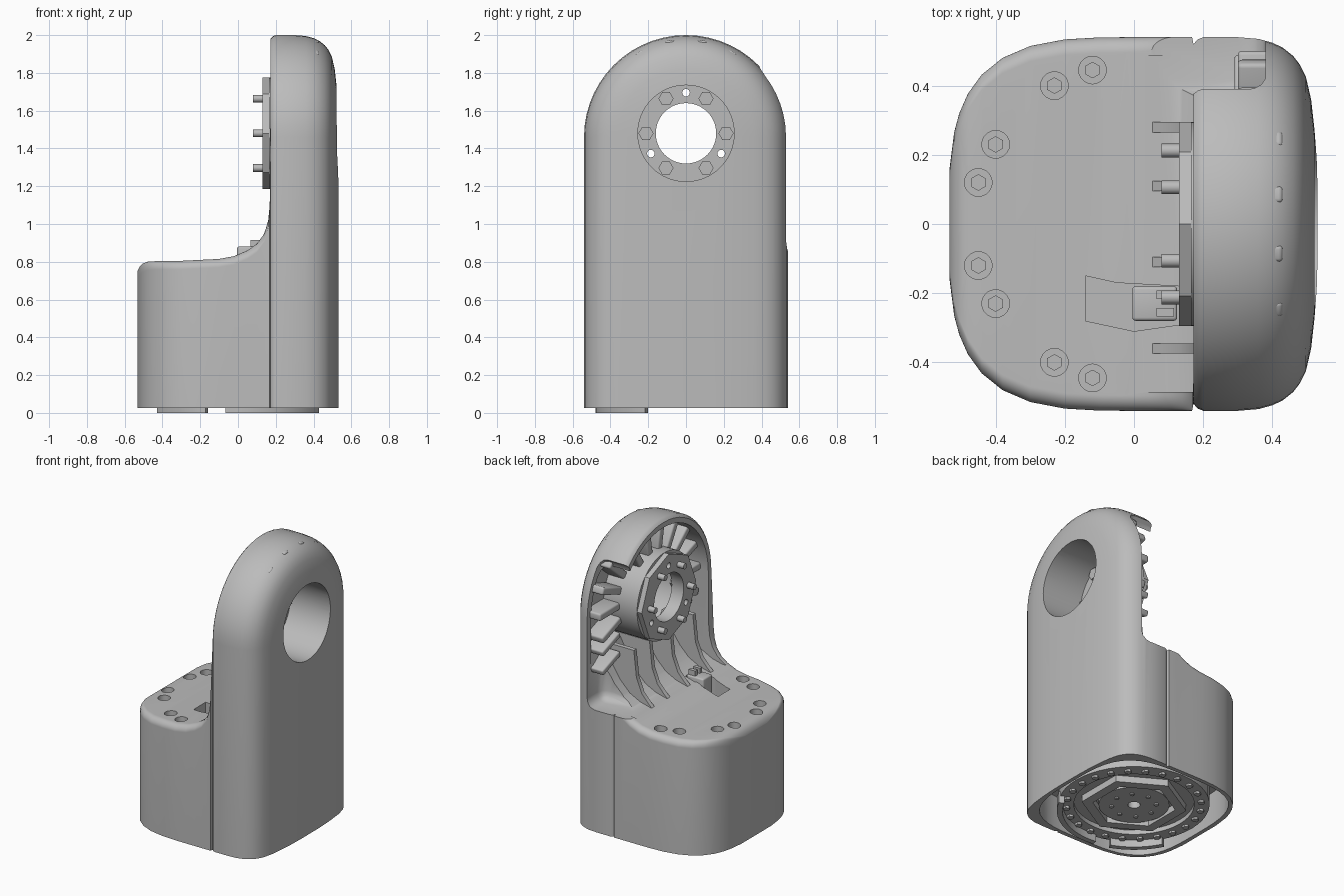
import bpy, bmesh
from math import sin, cos, pi, radians
from mathutils import Matrix, Vector

cube = bpy.data.objects.get("Cube")
if cube:
    bpy.data.objects.remove(cube, do_unlink=True)

grey = bpy.data.materials.new("plain_grey")
grey.use_nodes = True
grey.diffuse_color = (0.5, 0.5, 0.5, 1)
grey.node_tree.nodes["Principled BSDF"].inputs["Base Color"].default_value = (0.5, 0.5, 0.5, 1)

HUB_Z = 1.48
ALONG_X = Matrix.Rotation(pi / 2, 4, 'Y')


def finish(name, bm):
    bmesh.ops.remove_doubles(bm, verts=bm.verts, dist=0.0002)
    bmesh.ops.recalc_face_normals(bm, faces=bm.faces)
    mesh = bpy.data.meshes.new(name)
    bm.to_mesh(mesh)
    bm.free()
    mesh.materials.append(grey)
    obj = bpy.data.objects.new(name, mesh)
    bpy.context.collection.objects.link(obj)
    return obj


def loft(name, rings):
    bm = bmesh.new()
    loops = [[bm.verts.new(p) for p in ring] for ring in rings]
    n = len(loops[0])
    for a, b in zip(loops, loops[1:]):
        for i in range(n):
            j = (i + 1) % n
            bm.faces.new((a[i], a[j], b[j], b[i]))
    bm.faces.new(loops[0][::-1])
    bm.faces.new(loops[-1])
    return finish(name, bm)


def prism(name, pts, lo, hi, axis='Z'):
    place = {'Z': lambda p, t: (p[0], p[1], t), 'Y': lambda p, t: (p[0], t, p[1])}[axis]
    return loft(name, [[place(p, t) for p in pts] for t in (lo, hi)])


def cylinder(name, radius, lo, hi, a, b, axis='Z', sides=32):
    """Cylinder from lo to hi along Z at (x, y), or along X at (y, z)."""
    mid = (lo + hi) / 2
    if axis == 'X':
        mat = Matrix.Translation((mid, a, b)) @ ALONG_X
    else:
        mat = Matrix.Translation((a, b, mid))
    bm = bmesh.new()
    bmesh.ops.create_cone(bm, cap_ends=True, segments=sides, radius1=radius,
                          radius2=radius, depth=hi - lo, matrix=mat)
    return finish(name, bm)


def box(name, size, matrix, bevel=0):
    bm = bmesh.new()
    bmesh.ops.create_cube(bm, size=1, matrix=matrix @ Matrix.Diagonal(Vector((*size, 1))))
    if bevel:
        bmesh.ops.bevel(bm, geom=bm.edges[:], offset=bevel, segments=3,
                        profile=0.5, affect='EDGES')
    return finish(name, bm)


def cut(target, cutter):
    mod = target.modifiers.new("cut", 'BOOLEAN')
    mod.object = cutter
    mod.operation = 'DIFFERENCE'
    mod.solver = 'EXACT'
    bpy.context.view_layer.objects.active = target
    bpy.ops.object.modifier_apply(modifier=mod.name)
    bpy.data.objects.remove(cutter, do_unlink=True)


def section(x, w, bottom, top, r, n=14):
    """Upright outline with two rounded top corners."""
    pts = [(x, -w, bottom)]
    for side, start in ((-1, pi), (1, pi / 2)):
        for i in range(n + 1):
            a = start - pi / 2 * i / n
            pts.append((x, side * (w - r) + r * cos(a), top - r + r * sin(a)))
    return pts + [(x, w, bottom)]


def polar(r, deg):
    return r * cos(radians(deg)), r * sin(radians(deg))


def superellipse(ax, ay, n, count=64):
    out = []
    for i in range(count):
        c, s = polar(1, 360 * (i + 0.5) / count)
        k = (abs(c) ** n + abs(s) ** n) ** (-1 / n)
        out.append((ax * c * k, ay * s * k))
    return out


# Main housing: low block, fillet and arched upright in one loft along x
low = [(-.533, .75), (-.52, .775), (-.505, .79), (-.48, .8), (-.44, .803), (-.38, .804),
       (-.3, .805), (-.2, .81), (-.1, .815), (-.02, .83), (.05, .86), (.1, .895),
       (.14, .95), (.16, 1.02), (.168, 1.1)]
arch = [(.172, .02), (.185, .006), (.2, 0), (.3, 0), (.36, .005), (.4, .016), (.43, .03),
        (.46, .054), (.48, .08), (.497, .115), (.512, .18), (.522, .27), (.528, .35), (.531, .45)]
rings = []
for x, h in low:
    w = .54 * (1 - abs(min(x, 0) / .536) ** 3.3) ** (1 / 3.3)
    rings.append(section(x, w, .025, h, .045))
for x, d in arch:
    rings.append(section(x, .54 - d, .025, 2 - d, .54 - d))
housing = loft("housing", rings)

# Open cavity with a sloping floor, and the cut-back lip on one side
floor = [(-.03, .86), (.06, .85), (.14, .87), (.22, .91), (.29, .98), (.35, 1.07), (.42, 1.2)]
cut(housing, loft("cavity_cutter", [section(x, .485, z, 1.945, .485) for x, z in floor]))
cut(housing, box("lip_cutter", (.5, .4, .98), Matrix.Translation((.13, .56, 1.35)), .06))

# Round opening through the tall face, and the hollow underside
cut(housing, cylinder("bore_cutter", .255, .3, .7, 0, HUB_Z, 'X', 64))
cut(housing, prism("underside_cutter", superellipse(.505, .512, 3.5), -.1, .25))

# Screw holes around the low top, with recessed screws
for sy in (-1, 1):
    for x, y in ((-.12, .445), (-.23, .4), (-.4, .23), (-.45, .12)):
        cut(housing, cylinder("hole_cutter", .04, .71, .9, x, sy * y, sides=20))
        cylinder("top_screw", .024, .7, .75, x, sy * y, sides=6)

# Cable slot and its connector
slot = [(-.14, -.15), (-.05, -.17), (.13, -.18), (.14, -.29), (0, -.31), (-.14, -.28)]
cut(housing, prism("slot_cutter", slot, .68, 1.0))
box("connector", (.13, .1, .2), Matrix.Translation((.06, -.23, .78)), .01)
for y in (-.255, -.205):
    box("connector_pin", (.05, .025, .05), Matrix.Translation((.09, y, .89)))

# Hub: tube, front flange and bolt holes
hub = cylinder("hub_tube", .295, .165, .46, 0, HUB_Z, 'X', 64)
cut(hub, cylinder("hub_bore_cutter", .255, .22, .6, 0, HUB_Z, 'X', 64))
flange = cylinder("hub_flange", .295, .13, .185, 0, HUB_Z, 'X', 8)
for part in (hub, flange):
    cut(part, cylinder("through_cutter", .16, .05, .4, 0, HUB_Z, 'X', 48))
    for deg in (90, 210, 330):
        y, z = polar(.215, deg)
        cut(part, cylinder("pin_hole_cutter", .02, .05, .4, y, HUB_Z + z, 'X', 16))
for deg in range(0, 360, 60):
    y, z = polar(.212, deg)
    cylinder("hub_bolt", .02, .08, .2, y, HUB_Z + z, 'X', 12)
    cylinder("hub_bolt_head", .04, .2, .245, y, HUB_Z + z, 'X', 6)

# Radial cooling ribs around the hub
for deg in range(-20, 201, 20):
    y, z = polar(.39, deg)
    front = .3 if deg < 50 else .23
    mat = Matrix.Translation(((front + .43) / 2, y, HUB_Z + z)) @ Matrix.Rotation(radians(deg), 4, 'X')
    box("radial_rib", (.43 - front, .22, .05), mat, .012)

# Lower ribs that sweep from the floor up to the hub
sweep = [(.43, .82), (.02, .82), (.08, .875), (.13, .93), (.17, 1.03), (.19, 1.21), (.43, 1.21)]
for y in (-.36, -.11, .11, .28):
    prism("swept_rib", sweep, y - .015, y + .015, 'Y')

# Slanted side ribs below the hub
for side in (-1, 1):
    for z in (1.13, 1.26):
        mat = Matrix.Translation((.36, side * .39, z)) @ Matrix.Rotation(side * -.35, 4, 'X')
        box("side_rib", (.14, .2, .04), mat, .01)

# Base plate with concentric details
base = cylinder("base_plate", .47, .05, .24, 0, 0, sides=48)
cut(base, cylinder("groove_cutter", .375, 0, .08, 0, 0, sides=48))
hexagon = cylinder("hexagon_ring", .33, .035, .1, 0, 0, sides=6)
cut(hexagon, cylinder("hexagon_cutter", .26, 0, .2, 0, 0, sides=6))
disc = cylinder("centre_disc", .22, .045, .1, 0, 0, sides=40)
for part in (base, disc):
    cut(part, cylinder("centre_cutter", .04, 0, .2, 0, 0, sides=12))
for deg in range(0, 360, 15):
    x, y = polar(.42, deg)
    cylinder("rim_bolt", .022, .035, .06, x, y, sides=6)
for deg in range(0, 360, 45):
    x, y = polar(.14, deg)
    cylinder("disc_bolt", .014, .035, .06, x, y, sides=8)

# Foot tabs under the front edge
for a, b in ((207, 249), (262, 333)):
    degs = [a + (b - a) * i / 10 for i in range(11)]
    prism("foot_tab", [polar(.48, d) for d in degs] + [polar(.445, d) for d in degs[::-1]], 0, .08)

# Smooth rounded surfaces, keep hard edges crisp
bpy.ops.object.select_all(action='DESELECT')
for obj in bpy.context.collection.objects:
    if obj.type == 'MESH':
        obj.select_set(True)
bpy.context.view_layer.objects.active = housing
bpy.ops.object.shade_smooth_by_angle(angle=radians(32))
